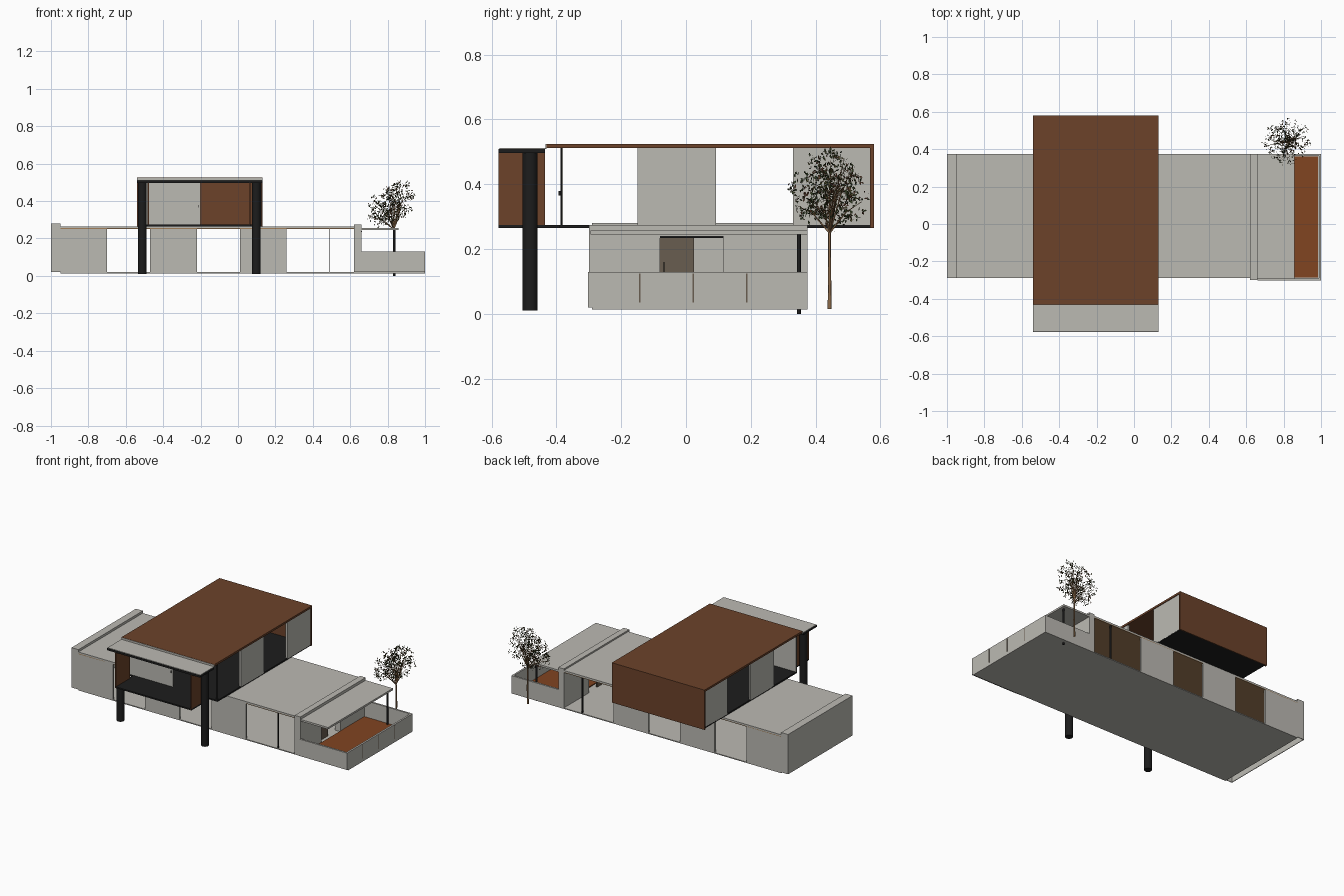
import bpy
import bmesh
import random
from mathutils import Vector, Euler

default_cube = bpy.data.objects.get("Cube")
if default_cube:
    bpy.data.objects.remove(default_cube, do_unlink=True)
random.seed(4)


def material(name, red, green, blue):
    mat = bpy.data.materials.new(name)
    mat.use_nodes = True
    colour = (red, green, blue, 1)
    mat.diffuse_color = colour
    mat.node_tree.nodes["Principled BSDF"].inputs["Base Color"].default_value = colour
    return mat


concrete = material("pale concrete", .5, .49, .45)
brown = material("brown cladding", .15, .055, .023)
deck_wood = material("orange deck wood", .22, .058, .015)
black = material("black steel", .012, .012, .012)
ceiling_wood = material("light ceiling wood", .36, .21, .1)
taupe = material("taupe door", .14, .11, .08)
bark = material("bark", .27, .15, .07)
leaf_green = material("dark green leaf", .03, .045, .015)
leaf_olive = material("olive leaf", .09, .08, .03)
leaf_rust = material("rust leaf", .12, .05, .025)


def finish(name, bm, mats):
    mesh = bpy.data.meshes.new(name)
    bm.to_mesh(mesh)
    bm.free()
    for mat in mats:
        mesh.materials.append(mat)
    obj = bpy.data.objects.new(name, mesh)
    bpy.context.collection.objects.link(obj)
    return obj


def box(name, mat, xs, ys, zs):
    """Box spanning the given (low, high) ranges."""
    bm = bmesh.new()
    bmesh.ops.create_cube(bm, size=1)
    for vert in bm.verts:
        vert.co = Vector([r[0] if c < 0 else r[1] for c, r in zip(vert.co, (xs, ys, zs))])
    return finish(name, bm, [mat])


def cylinder(name, mat, x, y, zs, radius, sides):
    bm = bmesh.new()
    bmesh.ops.create_cone(bm, cap_ends=True, segments=sides, radius1=radius,
                          radius2=radius, depth=zs[1] - zs[0])
    bmesh.ops.translate(bm, verts=bm.verts, vec=(x, y, sum(zs) / 2))
    obj = finish(name, bm, [mat])
    for poly in obj.data.polygons:
        poly.use_smooth = abs(poly.normal.z) < .5
    return obj


def thick(start, depth):
    return (start, start + depth) if depth > 0 else (start + depth, start)


# Shared levels and outlines
front, back = -.29, .375
floor_z, roof_z, parapet_z = .02, .255, .275
skin = .012
house_y = (front, back)
house_x = (-.95, .62)
storey = (floor_z, roof_z)

# Ground storey: slab, ceiling and roof
box("floor_slab", concrete, (-.95, 1), house_y, (.014, floor_z))
box("ground_ceiling", ceiling_wood, house_x, house_y, thick(roof_z, -.004))
box("ground_roof", concrete, house_x, house_y, thick(roof_z, .01))

# Long walls: concrete panels alternating with open bays
for side, face_y, depth in (("front", front, skin), ("back", back, -skin)):
    for index, start in enumerate((-.95, -.47, .01)):
        box(f"{side}_wall_panel_{index}", concrete, (start, start + .25), thick(face_y, depth), storey)
    box(f"{side}_mullion", black, thick(.488, .004), thick(face_y, depth), storey)

# Hollow end block at the far end, open underneath
for name, xs, ys in (("outer", thick(-1, .004), house_y),
                     ("inner", thick(-.95, -.004), house_y),
                     ("front", (-1, -.95), thick(front, .004)),
                     ("back", (-1, -.95), thick(back, -.004))):
    box(f"end_block_{name}", concrete, xs, ys, (floor_z, .28))
box("end_block_cap", concrete, (-1, -.95), house_y, thick(.28, -.006))

# Terrace end wall with a doorway
cross_x = (.62, .66)
door_low, door_high, door_top = -.08, .115, .24
box("terrace_wall_front", concrete, cross_x, (-.3, door_low), (floor_z, parapet_z))
box("terrace_wall_back", concrete, cross_x, (door_high, back), (floor_z, parapet_z))
box("terrace_wall_lintel", concrete, cross_x, (door_low, door_high), (door_top, parapet_z))
box("terrace_door", taupe, thick(.625, .008), (door_low, .025), (floor_z, door_top))
box("door_handle", black, thick(.633, .008), thick(-.07, .004), (.13, .16))
box("door_track", black, thick(.655, .008), (door_low, door_high), thick(door_top, -.006))

# Terrace deck, low walls and canopy
low = (floor_z, .13)
terrace_x = (.66, 1)
box("terrace_deck", deck_wood, (.66, .985), (-.285, .36), thick(floor_z, .006))
box("terrace_front_wall", concrete, terrace_x, thick(-.302, skin), low)
box("terrace_back_wall", concrete, terrace_x, thick(back, -skin), low)
box("terrace_side_wall", concrete, thick(1, -skin), (-.302, back), low)
for index in range(3):
    box(f"side_wall_joint_{index}", taupe, thick(.998, .003),
        thick(-.145 + index * .165, .005), (.035, .125))
box("terrace_canopy", concrete, (.66, .857), (-.295, back), (.245, .257))
cylinder("canopy_post", black, .835, .348, (0, .247), .006, 12)

# Upper storey: floor, roof and cladding
upper_x = (-.53, .125)
upper_z = (.27, .512)
roof_x = (-.54, .13)
box("upper_floor", black, upper_x, (-.39, .575), (.265, .274))
box("upper_roof", brown, roof_x, (-.43, .58), (.512, .525))
box("roof_front_fascia", concrete, roof_x, thick(-.43, -.003), (.512, .524))
box("upper_back_wall", brown, roof_x, thick(.58, -skin), (.265, .512))

# Upper side walls: two panels each, leaving two open bays
for side, face_x, depth in (("right", upper_x[0], skin), ("left", upper_x[1], -skin)):
    for index, start in enumerate((-.15, .33)):
        box(f"upper_{side}_panel_{index}", concrete, thick(face_x, depth), (start, start + .242), upper_z)
    box(f"upper_{side}_mullion", black, thick(face_x, depth), thick(-.387, .004), upper_z)
box("upper_front_panel", concrete, (upper_x[0], -.2), thick(-.387, .008), upper_z)
box("upper_panel_handle", black, thick(-.212, .004), thick(-.387, -.006), (.365, .38))

# Balcony: floor, side screens, canopy and columns
balcony_y = (-.578, -.435)
box("balcony_floor", black, (-.485, .068), (balcony_y[0], -.39), (.265, .274))
for side, start in (("right", -.485), ("left", .06)):
    box(f"balcony_{side}_screen", brown, thick(start, .008), balcony_y, (.265, .496))
box("balcony_canopy", black, roof_x, balcony_y, (.496, .509))
box("balcony_canopy_top", concrete, roof_x, (-.575, -.43), thick(.509, .003))
for side, x in (("right", -.512), ("left", .098)):
    cylinder(f"{side}_column", black, x, -.481, (.01, .498), .0235, 24)

# Tree: trunk and branches as one tapered curve object
tree_x, tree_y, crown_z = .832, .443, .385
fork = Vector((tree_x, tree_y, .25))
crown = Vector((tree_x - .01, tree_y, crown_z))
radii = Vector((.125, .12, .125))


def crown_point(reach):
    """Random point inside the crown, leaning and narrowing towards its top."""
    direction = Vector([random.gauss(0, 1) for _ in range(3)]).normalized()
    offset = direction * reach * random.random() ** .45
    taper = 1 - .35 * max(offset.z, 0)
    lean = .05 * offset.z
    return crown + Vector((offset.x * radii.x * taper + lean,
                           offset.y * radii.y * taper, offset.z * radii.z))


wood = bpy.data.curves.new("tree_branches", "CURVE")
wood.dimensions = "3D"
wood.bevel_depth = .006
wood.bevel_resolution = 1


def limb(points, thickness):
    spline = wood.splines.new("POLY")
    spline.points.add(len(points) - 1)
    for point, co, radius in zip(spline.points, points, thickness):
        point.co = (*co, 1)
        point.radius = radius


limb([(tree_x, tree_y, .016), (tree_x + .003, tree_y, .13), fork], (1, .8, .7))
for _ in range(14):
    tip = crown_point(1)
    bend = fork.lerp(tip, .5) + Vector((0, 0, .015))
    limb([fork, bend, tip], (.5, .3, .1))
    for _ in range(2):
        limb([bend, bend.lerp(crown_point(1), .6)], (.25, .08))
wood.materials.append(bark)
tree = bpy.data.objects.new("tree_branches", wood)
bpy.context.collection.objects.link(tree)

# Tree leaves: small clustered diamonds in mixed colours
bm = bmesh.new()
for _ in range(170):
    cluster = crown_point(1)
    for _ in range(6):
        centre = cluster + Vector([random.uniform(-.014, .014) for _ in range(3)])
        turn = Euler([random.uniform(0, 6) for _ in range(3)]).to_matrix()
        size = random.uniform(.005, .008)
        corners = [(-size, 0, 0), (0, -size / 2, 0), (size, 0, 0), (0, size / 2, 0)]
        leaf = bm.faces.new([bm.verts.new(centre + turn @ Vector(c)) for c in corners])
        leaf.material_index = random.choice((0, 0, 1, 2))
finish("tree_leaves", bm, [leaf_green, leaf_olive, leaf_rust])
